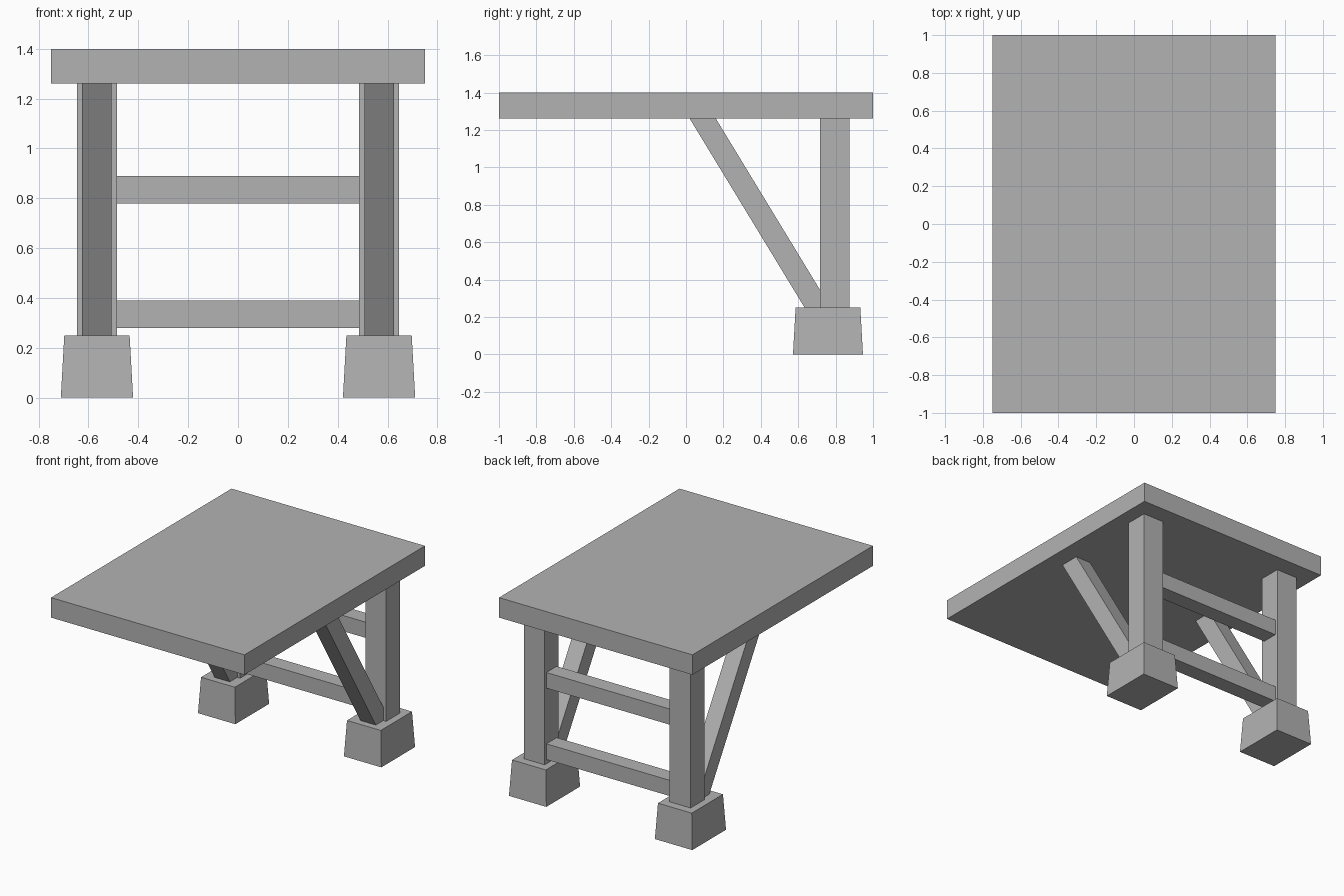
import bpy

cube = bpy.data.objects.get("Cube")
if cube:
    bpy.data.objects.remove(cube, do_unlink=True)

GREY = (0.45, 0.45, 0.45, 1)
grey = bpy.data.materials.new("plain_grey")
grey.use_nodes = True
grey.diffuse_color = GREY
grey.node_tree.nodes["Principled BSDF"].inputs["Base Color"].default_value = GREY

TOP_UNDERSIDE, TOP_HEIGHT = 1.26, 1.4
FOOT_HEIGHT = 0.25
LEG_X, POST_Y, FOOT_Y = 0.566, 0.795, 0.759


def loft(name, lower, upper):
    """Solid between two matching four-cornered rings."""
    faces = [(3, 2, 1, 0), (4, 5, 6, 7)]
    faces += [(i, (i + 1) % 4, (i + 1) % 4 + 4, i + 4) for i in range(4)]
    mesh = bpy.data.meshes.new(name)
    mesh.from_pydata(lower + upper, [], faces)
    mesh.materials.append(grey)
    obj = bpy.data.objects.new(name, mesh)
    bpy.context.collection.objects.link(obj)
    return obj


def ring(x, y, half_x, half_y, z):
    return [(x + sx * half_x, y + sy * half_y, z)
            for sx, sy in ((-1, -1), (1, -1), (1, 1), (-1, 1))]


def block(name, x, y, half_x, half_y, z0, z1, taper=0):
    return loft(name, ring(x, y, half_x, half_y, z0),
                ring(x, y, half_x - taper, half_y - taper, z1))


# Slab top
block("table_top", 0, 0, 0.75, 1.0, TOP_UNDERSIDE, TOP_HEIGHT)

# Tapered feet, upright posts and leaning braces on both sides
for side, sign in (("left", 1), ("right", -1)):
    x = sign * LEG_X
    block(side + "_foot", x, FOOT_Y, 0.145, 0.187, 0, FOOT_HEIGHT, taper=0.014)
    block(side + "_post", x, POST_Y, 0.081, 0.078, FOOT_HEIGHT, TOP_UNDERSIDE)
    loft(side + "_brace", ring(x, 0.704, 0.059, 0.07, FOOT_HEIGHT),
         ring(x, 0.09, 0.059, 0.07, TOP_UNDERSIDE))

# Cross rails between the posts
for name, z in (("lower_rail", 0.28), ("upper_rail", 0.78)):
    block(name, 0, 0.797, LEG_X - 0.081, 0.057, z, z + 0.11)
